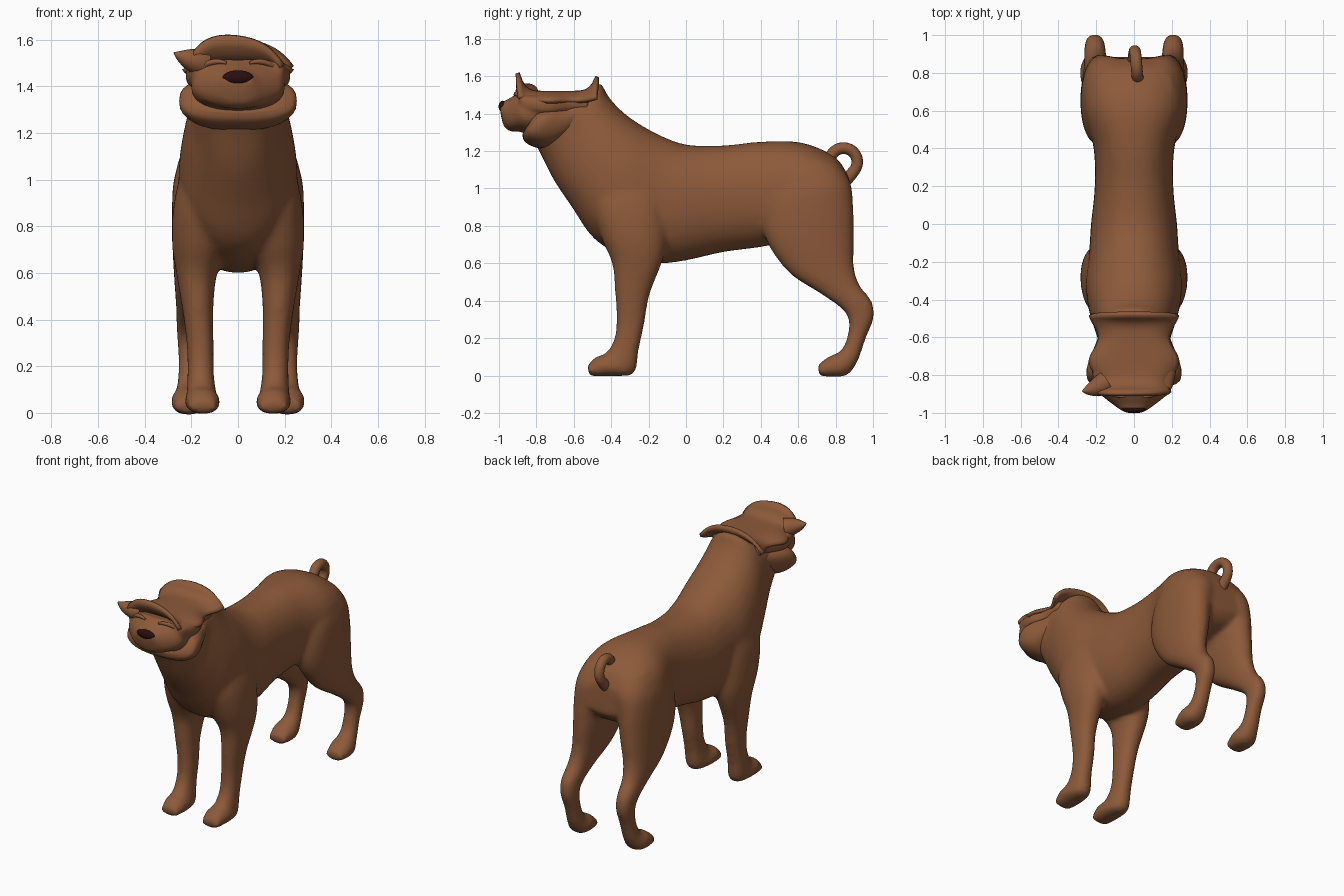
import bpy, bmesh, math
from mathutils import Vector

if "Cube" in bpy.data.objects:
    bpy.data.objects.remove(bpy.data.objects["Cube"])


def material(name, rgb):
    mat = bpy.data.materials.new(name)
    mat.use_nodes = True
    mat.diffuse_color = (*rgb, 1)
    mat.node_tree.nodes["Principled BSDF"].inputs["Base Color"].default_value = (*rgb, 1)
    return mat


coat = material("brown coat", (0.265, 0.102, 0.042))
nose_dark = material("dark nose", (0.022, 0.005, 0.004))


def finish(name, bm, mat):
    bmesh.ops.recalc_face_normals(bm, faces=bm.faces[:])
    mesh = bpy.data.meshes.new(name)
    bm.to_mesh(mesh)
    bm.free()
    mesh.materials.append(mat)
    mesh.shade_smooth()
    obj = bpy.data.objects.new(name, mesh)
    bpy.context.collection.objects.link(obj)
    return obj


def fuse(obj, voxel, rounds):
    """Melt overlapping volumes into one soft skin."""
    remesh = obj.modifiers.new("fuse", "REMESH")
    remesh.mode = "VOXEL"
    remesh.voxel_size = voxel
    remesh.use_smooth_shade = True
    obj.modifiers.new("soften", "SMOOTH").iterations = rounds


def spline(a, b, c, d, t):
    """Catmull-Rom blend of four key rings."""
    return [0.5 * (2*q + (r - p)*t + (2*p - 5*q + 4*r - s)*t*t + (3*q - p - 3*r + s)*t**3)
            for p, q, r, s in zip(a, b, c, d)]


def loft(bm, keys, side=1, steps=4, sides=32, power=0.9):
    """Each key ring: first edge y, z; opposite edge y, z; centre x; half width."""
    ext = [keys[0], *keys, keys[-1]]
    rings = [spline(*ext[i:i + 4], s / steps) for i in range(len(keys) - 1) for s in range(steps)]
    rings.append(keys[-1])
    loops = []
    for y1, z1, y2, z2, x, w in rings:
        loop = []
        for k in range(sides):
            c, s = math.cos(math.tau * k / sides), math.sin(math.tau * k / sides)
            c = math.copysign(abs(c) ** power, c)
            s = math.copysign(abs(s) ** power, s)
            loop.append(bm.verts.new((side * (x + w * s),
                                      (y1 + y2) / 2 + c * (y1 - y2) / 2,
                                      (z1 + z2) / 2 + c * (z1 - z2) / 2)))
        loops.append(loop)
    for a, b in zip(loops, loops[1:]):
        for k in range(sides):
            n = (k + 1) % sides
            bm.faces.new((a[k], a[n], b[n], b[k]))
    bm.faces.new(loops[0])
    bm.faces.new(loops[-1])


def tube(name, points, radii):
    curve = bpy.data.curves.new(name, "CURVE")
    curve.dimensions = "3D"
    curve.bevel_depth = 1
    curve.bevel_resolution = 5
    curve.use_fill_caps = True
    sp = curve.splines.new("NURBS")
    sp.points.add(len(points) - 1)
    for p, co, r in zip(sp.points, points, radii):
        p.co = (*co, 1)
        p.radius = r
    sp.use_endpoint_u = True
    sp.order_u = 4
    curve.materials.append(coat)
    obj = bpy.data.objects.new(name, curve)
    bpy.context.collection.objects.link(obj)
    bpy.ops.object.select_all(action="DESELECT")
    obj.select_set(True)
    bpy.context.view_layer.objects.active = obj
    bpy.ops.object.convert(target="MESH")
    bpy.context.object.data.shade_smooth()


# Trunk and neck, from rump to throat
trunk = [
    (.875, 1.05, .885, .87, 0, .18), (.8, 1.165, .82, .8, 0, .245), (.62, 1.245, .62, .74, 0, .268),
    (.4, 1.25, .42, .69, 0, .215), (.2, 1.23, .2, .66, 0, .208), (0, 1.235, 0, .615, 0, .228),
    (-.15, 1.29, -.15, .6, 0, .238), (-.28, 1.365, -.32, .63, 0, .255), (-.36, 1.43, -.49, .73, 0, .245),
    (-.42, 1.5, -.61, .9, 0, .22), (-.46, 1.565, -.71, 1.05, 0, .195), (-.53, 1.53, -.785, 1.2, 0, .19),
    (-.62, 1.48, -.82, 1.26, 0, .18)]
# Legs, from shoulder or hip down to the toes
front_leg = [
    (-.44, 1.2, -.2, 1.2, .09, .09), (-.48, 1.06, -.13, 1.06, .12, .115), (-.5, .9, -.1, .9, .145, .13),
    (-.455, .74, -.1, .72, .157, .126), (-.395, .6, -.13, .6, .177, .088),
    (-.38, .45, -.195, .43, .172, .066), (-.372, .3, -.222, .28, .162, .058),
    (-.385, .19, -.252, .14, .16, .057), (-.43, .12, -.275, .015, .156, .066),
    (-.485, .098, -.36, -.003, .152, .076), (-.53, .05, -.515, -.003, .15, .06)]
hind_leg = [
    (.56, 1.17, .82, 1.13, .1, .11), (.45, 1.02, .88, 1.03, .13, .14), (.41, .88, .895, .9, .16, .123),
    (.43, .72, .898, .72, .175, .106), (.55, .55, .898, .58, .19, .083), (.715, .44, .93, .48, .202, .064),
    (.835, .355, .992, .4, .207, .057), (.87, .29, 1.005, .31, .207, .052), (.86, .2, .962, .2, .205, .05),
    (.825, .13, .915, .07, .208, .057), (.765, .103, .85, -.003, .212, .076),
    (.702, .055, .715, -.003, .212, .06)]

bm = bmesh.new()
loft(bm, trunk)
for side in (1, -1):
    loft(bm, front_leg, side)
    loft(bm, hind_leg, side)
fuse(finish("body_and_legs", bm, coat), 0.014, 12)

# Head: skull tapering into a blunt muzzle, plus a broad boxy forehead
bm = bmesh.new()
loft(bm, [
    (-.55, 1.5, -.74, 1.26, 0, .17), (-.8, 1.5, -.85, 1.29, 0, .2), (-.88, 1.51, -.895, 1.305, 0, .192),
    (-.915, 1.5, -.935, 1.305, 0, .15), (-.955, 1.475, -.972, 1.33, 0, .1),
    (-.995, 1.46, -.99, 1.39, 0, .06)])
loft(bm, [
    (-.52, 1.51, -.52, 1.4, 0, .18), (-.62, 1.51, -.62, 1.4, 0, .185), (-.74, 1.51, -.74, 1.38, 0, .225),
    (-.85, 1.51, -.85, 1.4, 0, .208), (-.895, 1.52, -.885, 1.42, 0, .19)], power=0.6)
fuse(finish("head", bm, coat), 0.012, 4)

# Loose collar of skin around the jaw
bm = bmesh.new()
loft(bm, [
    (-.54, 1.46, -.62, 1.28, 0, .18), (-.63, 1.45, -.74, 1.215, 0, .22), (-.71, 1.445, -.82, 1.225, 0, .25),
    (-.77, 1.43, -.865, 1.255, 0, .245), (-.8, 1.41, -.875, 1.29, 0, .2)], power=0.75)
finish("jowls", bm, coat)

# Saddle-shaped crown flap, turned up at the brow and at the nape
bm = bmesh.new()
bmesh.ops.create_grid(bm, x_segments=24, y_segments=24, size=1)
for v in bm.verts:
    u, t = v.co.x, v.co.y
    x = u * (.215 + .025 * math.cos(5 * t + 1))
    brow = max(0, -t) ** 7 * max(0, .1 - 1.25 * (x + .05) ** 2)
    nape = max(0, t) ** 7 * (.08 - 1.1 * x * x)
    v.co = Vector((x, -.687 + .203 * t, 1.522 + brow + nape - .05 * abs(u) ** 4))
crown = finish("crown_flap", bm, coat)
thick = crown.modifiers.new("thickness", "SOLIDIFY")
thick.thickness = 0.022
thick.offset = 1

# Stray ear tip on the right and heavy brow folds
tube("ear_tip", [(-.15, -.84, 1.5), (-.2, -.87, 1.515), (-.24, -.88, 1.525), (-.275, -.885, 1.545)],
     [.06, .055, .035, .002])
for side, label in ((1, "left"), (-1, "right")):
    tube(label + "_brow_fold",
         [(side * x, y, z) for x, y, z in
          ((.05, -.915, 1.5), (.09, -.91, 1.515), (.14, -.895, 1.505), (.185, -.86, 1.46))],
         [.006, .014, .014, .008])

# Nose
bm = bmesh.new()
bmesh.ops.create_uvsphere(bm, u_segments=24, v_segments=16, radius=1)
for v in bm.verts:
    v.co = Vector((v.co.x * .066, -.98 + v.co.y * .022, 1.439 + v.co.z * .03))
finish("nose", bm, nose_dark)

# Curled tail
curl = [math.radians(a) for a in range(-40, 221, 20)]
tube("tail",
     [(0, .84, 1.03), (0, .87, 1.06)] +
     [(.006 * i / 3, .842 + .075 * math.cos(a), 1.142 + .075 * math.sin(a)) for i, a in enumerate(curl)],
     [.035, .034] + [.031] * (len(curl) - 1) + [.025])
